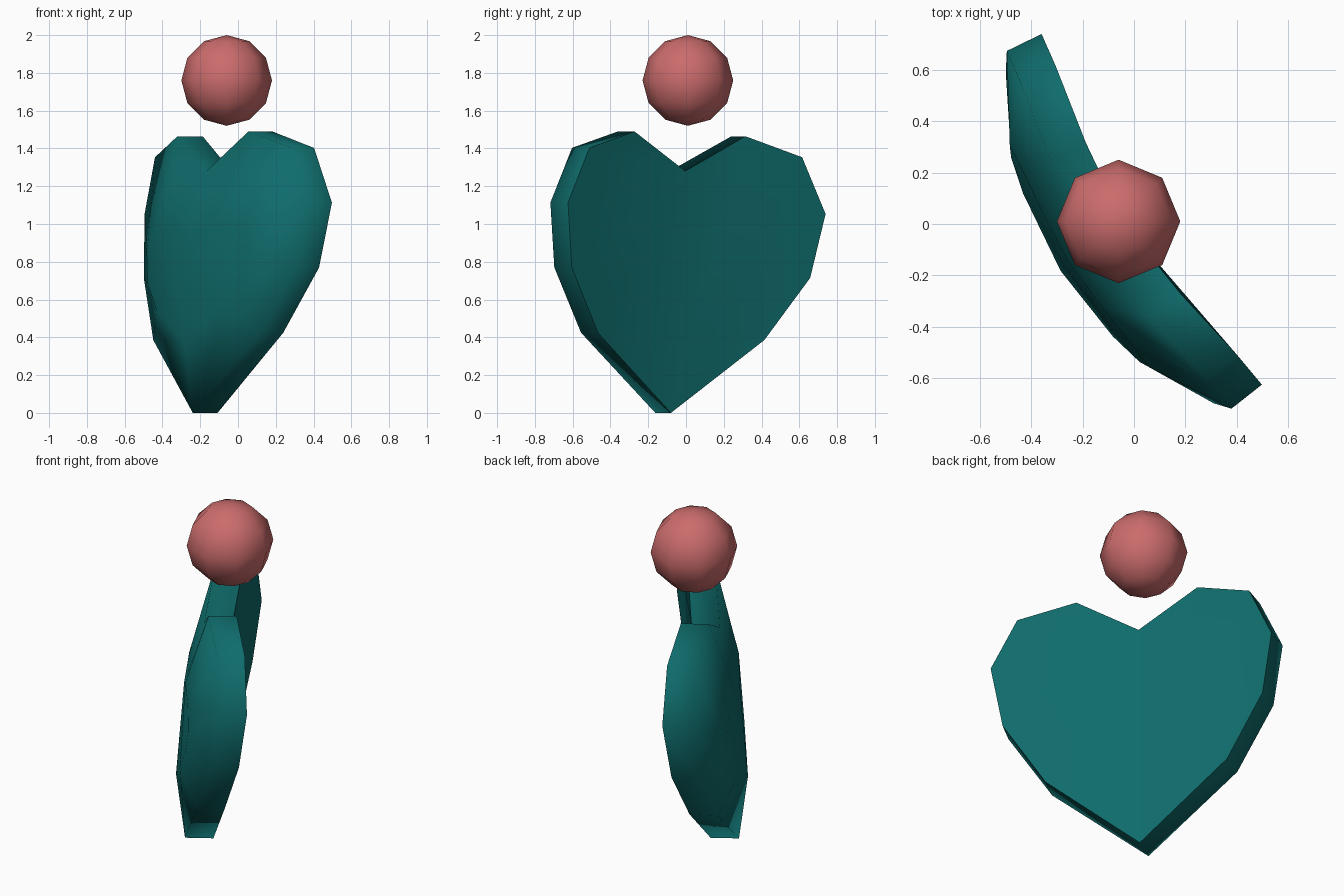
import bpy, bmesh, math
from mathutils import Vector

cube = bpy.data.objects.get("Cube")
if cube:
    bpy.data.objects.remove(cube, do_unlink=True)


def make_material(name, color):
    mat = bpy.data.materials.new(name)
    mat.use_nodes = True
    mat.diffuse_color = (*color, 1)
    mat.node_tree.nodes["Principled BSDF"].inputs["Base Color"].default_value = (*color, 1)
    return mat


teal = make_material("deep teal", (0.005, 0.15, 0.15))
coral = make_material("dusty coral", (0.60, 0.15, 0.15))

# Heart body: half outline (across, height), from the tip up to the notch
HALF = [(0, 0), (0.52, 0.405), (0.745, 0.742), (0.805, 1.083),
        (0.665, 1.378), (0.347, 1.477), (0, 1.28)]
OUTLINE = HALF + [(-u, z) for u, z in reversed(HALF[1:-1])]
ACROSS = Vector((0.532, -0.847, 0))
BACKWARD = Vector((0.847, 0.532, 0))


def place(u, z, thickness):
    """Bend the flat heart, lean it and turn it."""
    depth = -0.134 + 0.21 * u * u + 0.08 * z - thickness
    roll = 0.037 * u
    point = ACROSS * (u - 0.02 * (z - 0.5)) + BACKWARD * depth
    point.z = max(z + roll, 0)
    return point


bm = bmesh.new()


def ring(u_scale, z_scale, z_base, thickness):
    return [bm.verts.new(place(u * u_scale, z_base + z * z_scale, thickness))
            for u, z in OUTLINE]


back = ring(1, 1, 0, 0)
rim = ring(1.02, 1, 0, 0.155)
swell = ring(0.63, 0.43, 0.38, 0.235)
count = len(OUTLINE)
notch = len(HALF) - 1

# Side wall and swelling front
for a, b in ((back, rim), (rim, swell)):
    for i in range(count):
        j = (i + 1) % count
        bm.faces.new((a[i], a[j], b[j], b[i]))
# Caps, split along the middle
for loop in (back, swell):
    bm.faces.new(loop[:notch + 1])
    bm.faces.new(loop[notch:] + loop[:1])
bmesh.ops.recalc_face_normals(bm, faces=bm.faces)
mesh = bpy.data.meshes.new("heart_body")
bm.to_mesh(mesh)
bm.free()
heart = bpy.data.objects.new("heart_body", mesh)
bpy.context.collection.objects.link(heart)
mesh.materials.append(teal)

# Floating ball
bpy.ops.mesh.primitive_uv_sphere_add(segments=8, ring_count=6, radius=0.24,
                                     location=(-0.06, 0.01, 1.76))
ball = bpy.context.object
ball.name = "head_ball"
ball.data.materials.append(coral)

for obj in (heart, ball):
    bpy.ops.object.select_all(action="DESELECT")
    obj.select_set(True)
    bpy.context.view_layer.objects.active = obj
    bpy.ops.object.shade_smooth_by_angle(angle=math.radians(80))
